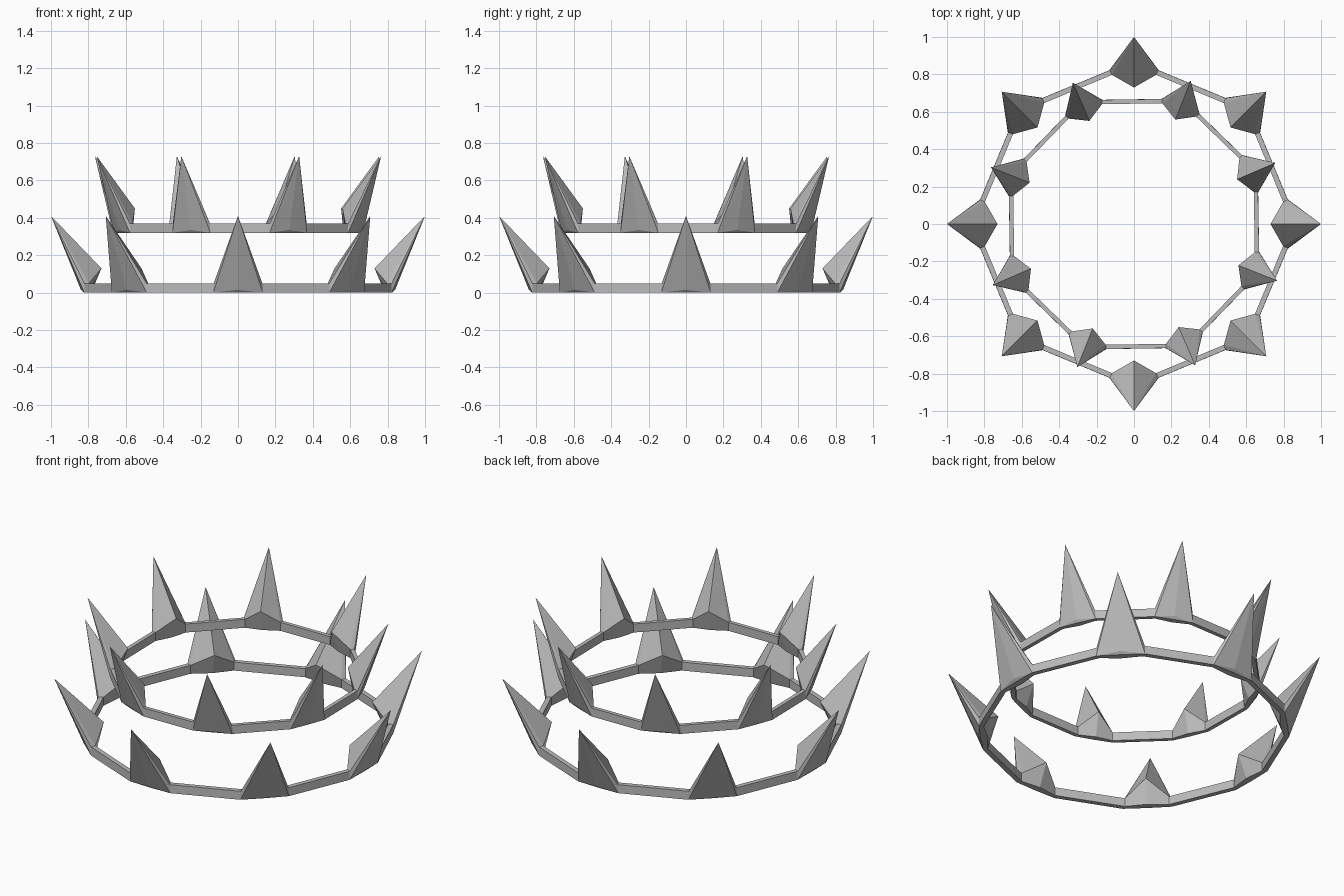
import bpy, bmesh, math
from mathutils import Matrix, Vector

if "Cube" in bpy.data.objects:
    bpy.data.objects.remove(bpy.data.objects["Cube"])

grey = bpy.data.materials.new("grey_metal")
grey.diffuse_color = (0.5, 0.5, 0.5, 1)
grey.use_nodes = True
grey.node_tree.nodes["Principled BSDF"].inputs["Base Color"].default_value = grey.diffuse_color

BAND_H = 0.05   # height of the thin band
COUNT = 8       # spikes per tier


def spiked_ring(name, scale, z, angle):
    """Closed faceted band with outward-leaning spikes."""
    bm = bmesh.new()
    ends = []
    for k in range(COUNT):
        rot = Matrix.Rotation(angle + k * math.tau / COUNT, 4, 'Z')

        def vert(x, y, h):
            return bm.verts.new(rot @ Vector((x * scale, y * scale, h)) + Vector((0, 0, z)))

        # Spike centre line
        tip = vert(1.0, 0, 0.41)
        inner = vert(0.73, 0, 0.13)
        inner_low = vert(0.785, 0, 0)
        outer = vert(0.84, 0, 0.015)
        outer_low = vert(0.825, 0, 0)
        sides = []
        for s in (-1, 1):
            # Band cross-section at the side of the spike
            bo = vert(0.822, s * 0.132, 0)
            to = vert(0.822, s * 0.130, BAND_H)
            ti = vert(0.797, s * 0.118, BAND_H)
            bi = vert(0.797, s * 0.118, 0)
            for f in ((tip, outer, bo), (tip, bo, to), (tip, to, ti), (tip, ti, inner),
                      (inner, ti, bi, inner_low), (outer, outer_low, bo),
                      (outer_low, inner_low, bi, bo)):
                bm.faces.new(f)
            sides.append((bo, to, ti, bi))
        ends.append(sides)
    # Straight band pieces between neighbouring spikes
    for k in range(COUNT):
        a, b = ends[k][1], ends[(k + 1) % COUNT][0]
        for i in range(4):
            j = (i + 1) % 4
            bm.faces.new((a[i], a[j], b[j], b[i]))
    bmesh.ops.recalc_face_normals(bm, faces=bm.faces)
    mesh = bpy.data.meshes.new(name)
    bm.to_mesh(mesh)
    bm.free()
    mesh.materials.append(grey)
    bpy.context.collection.objects.link(bpy.data.objects.new(name, mesh))


spiked_ring("lower_spiked_ring", 1.0, 0.0, 0.0)
spiked_ring("upper_spiked_ring", 0.823, 0.32, math.radians(23.4))
